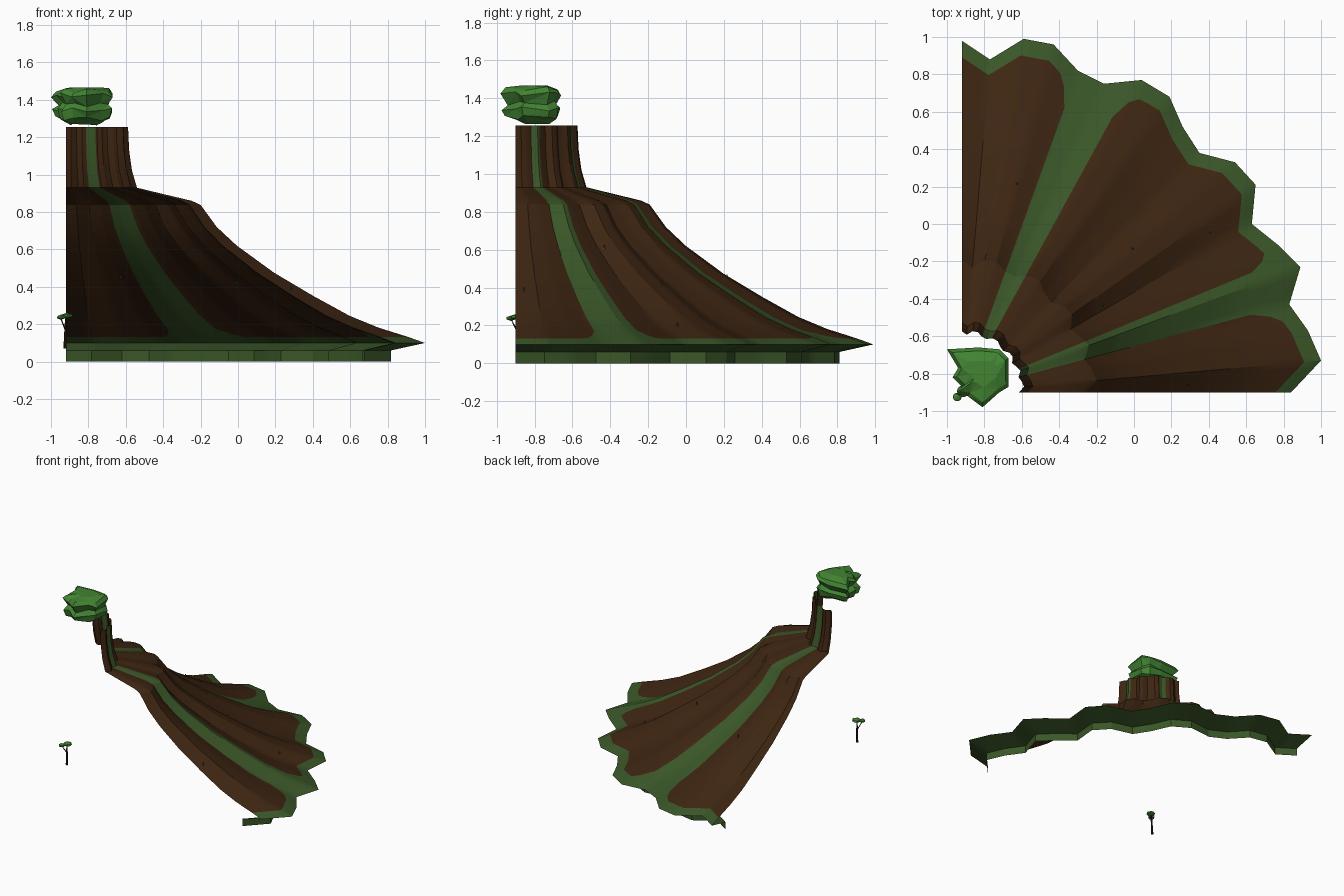
import bpy, bmesh, math
from mathutils import Vector

if "Cube" in bpy.data.objects:
    bpy.data.objects.remove(bpy.data.objects["Cube"], do_unlink=True)


def material(name, rgb):
    m = bpy.data.materials.new(name)
    m.use_nodes = True
    m.diffuse_color = (*rgb, 1)
    m.node_tree.nodes["Principled BSDF"].inputs["Base Color"].default_value = (*rgb, 1)
    return m


bark = material("bark brown", (0.048, 0.019, 0.006))
moss = material("moss green", (0.042, 0.094, 0.021))
leaf = material("leaf green", (0.055, 0.23, 0.033))
wood = material("dark wood", (0.022, 0.010, 0.005))


def finish(name, bm, mats, smooth=False):
    mesh = bpy.data.meshes.new(name)
    bm.to_mesh(mesh)
    bm.free()
    ob = bpy.data.objects.new(name, mesh)
    bpy.context.collection.objects.link(ob)
    for m in mats:
        mesh.materials.append(m)
    if smooth:
        bpy.ops.object.select_all(action="DESELECT")
        ob.select_set(True)
        bpy.context.view_layer.objects.active = ob
        bpy.ops.object.shade_smooth_by_angle(angle=math.radians(25))
    return ob


def loft(bm, rows):
    """Join equal rows of points with quads, return the faces by row."""
    grid = [[bm.verts.new(p) for p in row] for row in rows]
    return grid, [[bm.faces.new((a[i], b[i], b[i + 1], a[i + 1])) for i in range(len(a) - 1)]
                  for a, b in zip(grid, grid[1:])]


# Hillside: a scalloped rim scaled towards the axis along a concave profile
AXIS = Vector((-0.92, -0.90))
RIM = [(-.92, .98), (-.77, .88), (-.59, .99), (-.43, .96), (-.30, .82), (-.16, .75),
       (.04, .77), (.19, .68), (.26, .52), (.35, .38), (.54, .33), (.65, .21), (.63, 0),
       (.78, -.12), (.89, -.23), (.83, -.43), (.93, -.57), (1, -.73), (.84, -.9)]
PROFILE = [(.173, 1.255), (.176, 1.13), (.184, 1.02), (.198, .93), (.28, .892), (.35, .86),
           (.375, .838), (.42, .72), (.476, .62), (.58, .475), (.69, .35), (.79, .245),
           (.87, .182), (.953, .132), (1, .1), (.905, .06), (.905, 0)]
EDGE = 13                              # profile row where the bark stops
STRIPES = [(4, 5.75), (13.5, 15)]      # moss gullies, in rim positions
STEP = 4


def rim_at(u):
    i = min(int(u), len(RIM) - 2)
    return Vector(RIM[i]).lerp(Vector(RIM[i + 1]), u - i) - AXIS


def height(s):
    for (s0, z0), (s1, z1) in zip(PROFILE[:EDGE + 2], PROFILE[1:EDGE + 2]):
        if s <= s1:
            return z0 + (z1 - z0) * (s - s0) / (s1 - s0)
    return PROFILE[EDGE + 1][1]


def hill_point(u, s, z):
    p = AXIS + rim_at(u) * s
    return Vector((p.x, p.y, z))


columns = [k / STEP for k in range((len(RIM) - 1) * STEP + 1)]
rows = []
for j, (s, z) in enumerate(PROFILE):
    row = []
    for u in columns:
        sc, zc = s, z
        if j == EDGE:                  # round the bark corners beside the gullies
            d = min(abs(u - e) for stripe in STRIPES for e in stripe)
            sc -= 0.07 * max(0, 1 - d / 0.6) ** 2
            zc = height(sc)
        row.append(hill_point(u, sc, zc))
    rows.append(row)
bm = bmesh.new()
grid, faces = loft(bm, rows)
for j, strip in enumerate(faces):
    for i, f in enumerate(strip):
        u = (i + 0.5) / STEP
        gully = any(a < u < b for a, b in STRIPES)
        f.material_index = 1 if gully or j >= EDGE else 0
finish("hillside", bm, [bark, moss], smooth=True)

# Small tufts growing on the slope
for n, (u, s) in enumerate([(17.6, .66), (11.7, .485), (10, .625), (11.5, .85), (3, .6)]):
    bm = bmesh.new()
    bmesh.ops.create_cone(bm, segments=5, radius1=.007, radius2=.002, depth=.022, cap_ends=True)
    bmesh.ops.translate(bm, verts=bm.verts, vec=hill_point(u, s, height(s) + .006))
    finish(f"tuft_{n + 1}", bm, [moss])

# Large jagged crown: two spiky leaf tiers stacked from one outline
CROWN = [(-1, -.67), (-.94, -.77), (-.97, -.82), (-.92, -.87), (-.95, -.91), (-.89, -.92),
         (-.81, -.98), (-.72, -.9), (-.67, -.87), (-.67, -.72), (-.72, -.67), (-.83, -.66)]
CENTRE = Vector((-0.80, -0.79))
TIERS = [(.55, 1.275), (.88, 1.30), (.97, 1.345), (.80, 1.375), (1, 1.425), (.86, 1.45), (.45, 1.467)]


def crown_row(s, z):
    row = []
    for k, p in enumerate(CROWN + CROWN[:1]):
        q = CENTRE + (Vector(p) - CENTRE) * s
        jitter = 0.012 * math.sin(k % len(CROWN) * 2.3 + z * 30) if z < 1.46 else 0
        row.append((q.x, q.y, z + jitter))
    return row


bm = bmesh.new()
grid, _ = loft(bm, [crown_row(s, z) for s, z in TIERS])
bm.faces.new(grid[0][:-1])
bm.faces.new(grid[-1][:-1])
bmesh.ops.remove_doubles(bm, verts=bm.verts, dist=0.0005)
bmesh.ops.triangulate(bm, faces=bm.faces)
bmesh.ops.recalc_face_normals(bm, faces=bm.faces)
finish("large_crown", bm, [leaf])

# Little tree inside the hill: trunk, side branch and flat leaf pads
def rod(name, a, b, r0, r1):
    a, b = Vector(a), Vector(b)
    bm = bmesh.new()
    bmesh.ops.create_cone(bm, segments=6, radius1=r0, radius2=r1, depth=(b - a).length, cap_ends=True)
    turn = (b - a).to_track_quat("Z", "Y").to_matrix()
    bmesh.ops.rotate(bm, verts=bm.verts, matrix=turn)
    bmesh.ops.translate(bm, verts=bm.verts, vec=(a + b) / 2)
    finish(name, bm, [wood])


rod("tree_trunk", (-.925, -.89, .07), (-.92, -.895, .235), .009, .005)
rod("tree_branch", (-.923, -.892, .17), (-.945, -.92, .225), .004, .003)
for name, at, size in [("leaf_pad_main", (-.915, -.895, .245), (.036, .036, .016)),
                       ("leaf_pad_side", (-.945, -.925, .238), (.027, .026, .014))]:
    bm = bmesh.new()
    bmesh.ops.create_icosphere(bm, subdivisions=1, radius=1)
    bmesh.ops.scale(bm, verts=bm.verts, vec=size)
    bmesh.ops.translate(bm, verts=bm.verts, vec=at)
    finish(name, bm, [leaf])
